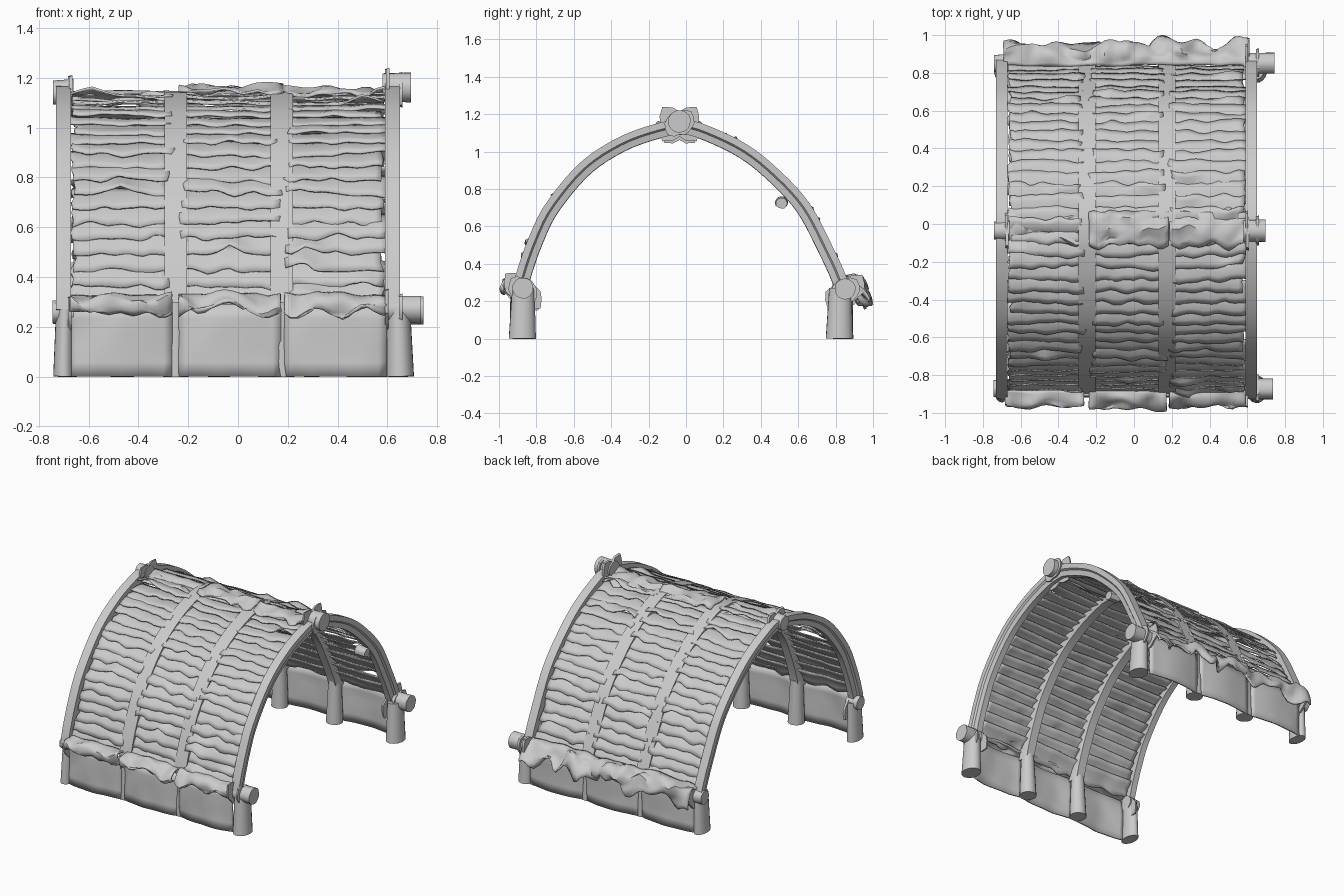
import bpy, bmesh, math, random
from mathutils import Vector, noise

if "Cube" in bpy.data.objects:
    bpy.data.objects.remove(bpy.data.objects["Cube"])

random.seed(4)

# Arch outline (y, z), front foot over the ridge to the back foot
PTS = [(-.925, .27), (-.905, .36), (-.845, .53), (-.754, .716), (-.567, .94), (-.353, 1.08),
       (-.14, 1.155), (-.035, 1.168), (.075, 1.155), (.315, 1.045), (.50, .90), (.663, .72),
       (.79, .48), (.85, .35), (.878, .27)]


def smooth_path(pts, steps=12):
    p = [Vector(q) for q in pts]
    p = [2 * p[0] - p[1]] + p + [2 * p[-1] - p[-2]]
    out = []
    for i in range(1, len(p) - 2):
        a, b, c, d = p[i - 1:i + 3]
        for k in range(steps):
            t = k / steps
            out.append(.5 * (2 * b + (c - a) * t + (2 * a - 5 * b + 4 * c - d) * t * t
                             + (3 * b - a - 3 * c + d) * t ** 3))
    return out + [p[-2]]


PATH = smooth_path(PTS)
LEN = [0]
for a, b in zip(PATH, PATH[1:]):
    LEN.append(LEN[-1] + (b - a).length)


def arch(t, off=0):
    """Point at fraction t along the arch, pushed outwards by off."""
    s = max(0, min(1, t)) * LEN[-1]
    i = next((k for k in range(1, len(LEN)) if LEN[k] >= s), len(LEN) - 1)
    f = (s - LEN[i - 1]) / (LEN[i] - LEN[i - 1])
    p = PATH[i - 1].lerp(PATH[i], f)
    d = (PATH[min(i + 2, len(PATH) - 1)] - PATH[max(i - 3, 0)]).normalized()
    return p + Vector((-d.y, d.x)) * off


def make(name, verts, faces, thick=0, angle=35):
    me = bpy.data.meshes.new(name)
    me.from_pydata([tuple(v) for v in verts], [], faces)
    bm = bmesh.new()
    bm.from_mesh(me)
    bmesh.ops.recalc_face_normals(bm, faces=bm.faces)
    bm.to_mesh(me)
    bm.free()
    me.shade_smooth()
    me.set_sharp_from_angle(angle=math.radians(angle))
    ob = bpy.data.objects.new(name, me)
    bpy.context.collection.objects.link(ob)
    if thick:
        m = ob.modifiers.new("thickness", 'SOLIDIFY')
        m.thickness = thick
        m.offset = 0
    return ob


def sheet(fn, nu, nv, verts, faces):
    """Append a grid surface fn(u, v) to the lists."""
    n = len(verts)
    verts += [fn(i / nu, j / nv) for i in range(nu + 1) for j in range(nv + 1)]
    w = nv + 1
    faces += [(n + i * w + j, n + (i + 1) * w + j, n + (i + 1) * w + j + 1, n + i * w + j + 1)
              for i in range(nu) for j in range(nv)]


def rib(name, x, section, n=48):
    k = len(section)
    verts, faces = [], []
    for i in range(n + 1):
        for sx, r in section:
            p = arch(i / n, r)
            verts.append((x + sx, p.x, p.y))
    for i in range(n):
        for j in range(k):
            a, b = i * k + j, i * k + (j + 1) % k
            faces.append((a, b, b + k, a + k))
    faces += [tuple(range(k)), tuple(n * k + j for j in range(k))]
    make(name, verts, faces)


def cylinder(name, a, b, r1, r2=None, n=18, wobble=0, squash=1):
    a, b = Vector(a), Vector(b)
    q = (b - a).to_track_quat('Z', 'Y')
    rr = [1 + random.uniform(-wobble, wobble) for _ in range(n)]
    verts = []
    for c, r in ((a, r1), (b, r2 or r1)):
        for i in range(n):
            t = 2 * math.pi * i / n
            o = q @ Vector((math.cos(t) * r * rr[i], math.sin(t) * r * rr[i], 0))
            o.x *= squash
            verts.append(c + o)
    faces = [(i, (i + 1) % n, n + (i + 1) % n, n + i) for i in range(n)]
    make(name, verts, faces + [tuple(range(n)), tuple(range(n, 2 * n))])


# End arches with a stepped outer face, and two inner ribs
for name, x, s in (("left_arch", -.70, -1), ("right_arch", .62, 1)):
    rib(name, x, [(-.03 * s, -.08), (.012 * s, -.08), (.018 * s, -.045), (.03 * s, -.036),
                  (.03 * s, 0), (-.03 * s, 0)])
for name, x in (("left_rib", -.25), ("right_rib", .175)):
    rib(name, x, [(-.045, -.05), (-.03, -.082), (.03, -.082), (.045, -.05), (.045, -.022), (-.045, -.022)])

# Overlapping ragged bark slats: three bays on each slope
BAYS = [("left", -.665, -.275), ("middle", -.228, .162), ("right", .197, .587)]
ROWS = 19
for side in ("front", "back"):
    for bay, x0, x1 in BAYS:
        verts, faces = [], []
        for r in range(ROWS):
            seed = random.uniform(0, 100)
            lift = random.uniform(.028, .042)
            torn = random.choice((.2, .5, .8)) if random.random() < .2 else 9
            tilt = random.uniform(-.005, .005)
            e0, e1 = random.uniform(-.015, .012), random.uniform(-.012, .015)
            t0 = .012 + r * .487 / ROWS

            def slat(u, v):
                wav = noise.noise((u * 3, seed, v)) * .008
                rag = noise.noise((u * 5, seed, 9)) * .010 * (1 - v)
                curl = max(0, 1 - abs(u - torn) * 4) * (1 - v) ** 2
                t = min(t0 + v * .046 + rag + tilt * (u - .5) + curl * .008, .502)
                off = -.062 + lift * math.cos(v * 1.57) + wav + curl * .03
                p = arch(t if side == "front" else 1 - t, off)
                jag = noise.noise((seed, v * 3, u * 3)) * .018
                return Vector((x0 + e0 + (x1 + e1 - x0 - e0) * u + jag, p.x, p.y))
            sheet(slat, 14, 4, verts, faces)
        make(f"{side}_{bay}_slats", verts, faces, .008, 40)

# Crumpled bark along the ridge
for (bay, x0, x1), zz in zip(BAYS, (1.125, 1.158, 1.148)):
    verts, faces = [], []

    def ridge(u, v):
        n1 = noise.noise((u * 4 + x0 * 9, v * 3, 1))
        n2 = noise.noise((u * 5 + x0 * 9, v, 5))
        y = -.115 + .18 * v + n2 * .045
        return Vector((x0 - .01 + (x1 - x0 + .03) * u, y, zz + n1 * .035 - 2 * (y + .035) ** 2))
    sheet(ridge, 16, 6, verts, faces)
    make(f"{bay}_ridge_bark", verts, faces, .01, 40)


# Low side walls, crumpled eaves and posts on both sides
def eave(name, x0, x1, prof, seed, amp):
    path = smooth_path(prof, 3)
    verts, faces = [], []

    def f(u, v):
        p = path[round(v * (len(path) - 1))]
        n1 = noise.noise((u * (x1 - x0) * 8, v * 2, seed)) * (.15 + v)
        n2 = noise.noise((u * (x1 - x0) * 11, v * 2, seed + 7)) * (.2 + v)
        return Vector((x0 + (x1 - x0) * u, p.x + n1 * amp, p.y + n2 * amp * 1.1))
    sheet(f, int((x1 - x0) * 40), len(path) - 1, verts, faces)
    make(name, verts, faces, .012, 45)


for side, s, yc, wy in (("front", -1, -.87, -.92), ("back", 1, .825, .875)):
    for bay, x0, x1 in BAYS:
        verts, faces = [], []

        def wall(u, v):
            bulge = .025 * math.sin(math.pi * u) * (1 - .4 * v) + noise.noise((u * 3 + x0, v * 2, s)) * .01
            return Vector((x0 - .01 + (x1 - x0 + .02) * u, wy + s * (bulge - .01), .29 * v))
        sheet(wall, 12, 5, verts, faces)
        make(f"{side}_{bay}_wall", verts, faces, .012)
        if side == "front":
            eave(f"front_{bay}_eave", x0 - .01, x1 + .01,
                 [(-.88, .325), (-.925, .318), (-.962, .295), (-.955, .262)], x0 * 20, .05)
    for n, x in enumerate((-.25, .175)):
        cylinder(f"{side}_inner_post_{n + 1}", (x, yc - s * .005, 0), (x, yc, .30), .055, .042)
    cylinder(f"{side}_left_post", (-.70, yc - .005, 0), (-.695, yc, .27), .07, .06, squash=.6)
    cylinder(f"{side}_right_post", (.65, yc - .005, 0), (.645, yc, .27), .073, .06, squash=.78)
eave("back_eave", -.69, .61, [(.84, .32), (.89, .318), (.945, .285), (.945, .21)], 3.3, .085)


# Log ends at the ridge and feet, each with torn lashing plates
def lashing(name, x, y, z, ang, size=.12):
    n = 16
    pts = []
    for i in range(n):
        t = 2 * math.pi * i / n
        r = .065 + (size - .065) * abs(math.cos(t - ang)) ** 3 * (.8 if i % 2 else 1.05)
        pts.append((y + r * math.cos(t), z + r * math.sin(t) * (1 if i % 4 else .85)))
    verts = [(x + d, a + (a - y) * k, b + (b - z) * k) for d, k in ((-.007, 0), (.007, .04)) for a, b in pts]
    faces = [(i, (i + 1) % n, n + (i + 1) % n, n + i) for i in range(n)]
    make(name, verts, faces + [tuple(range(n)), tuple(range(n, 2 * n))])


for nm, y, z, xr, xl, ang in (("front", -.872, .27, .735, -.745, 2.4), ("ridge", -.035, 1.162, .695, -.742, .6),
                              ("back", .85, .265, .745, -.742, .6)):
    r = .06 if nm == "ridge" else .056
    cylinder(nm + "_right_log_end", (.58, y, z), (xr, y, z), r * .95, r, 20, .03)
    dz = .022 if nm == "ridge" else .01
    cylinder(nm + "_left_log_end", (-.66, y, z - dz), (xl, y, z - dz), r * .9, r * .8, 20, .03)
    for x, tag, k in ((.597, "right", .125), (-.676, "left", .11)):
        zz = z - .015 - (.02 if tag == "left" else 0)
        lashing(f"{nm}_{tag}_lashing", x, y, zz, ang, k)
        if nm == "ridge":
            lashing(f"ridge_{tag}_cross_lashing", x + .004, y, zz, math.pi - ang, k)
    lashing(f"{nm}_right_collar", .654, y, z - .01, ang, .085)

# Hanging knot beside the right arch
cylinder("hanging_knot", (.57, .51, .73), (.645, .51, .725), .034, .03, 12, .12)
